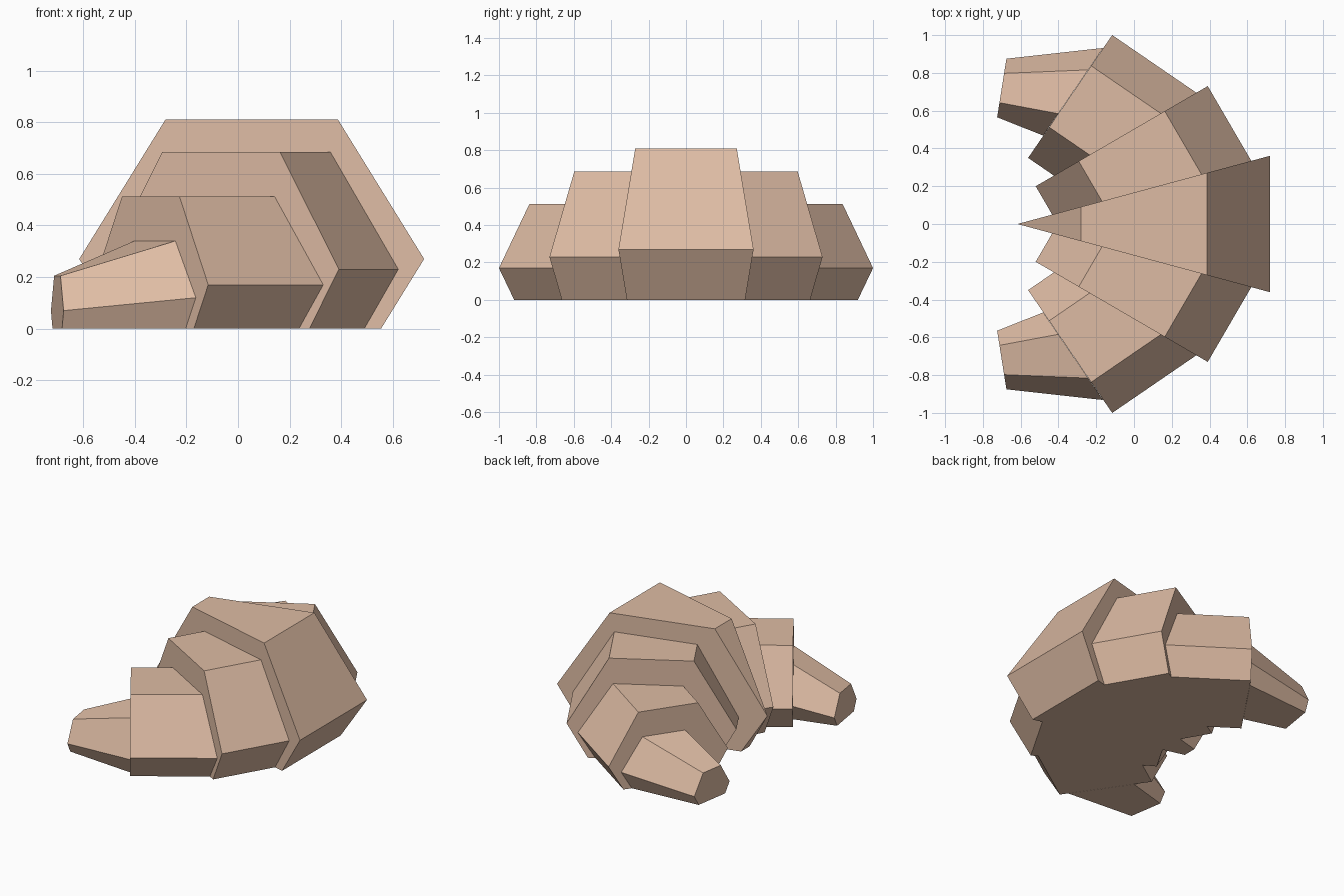
import bpy, bmesh
from math import radians, cos, sin
from mathutils import Vector

if "Cube" in bpy.data.objects:
    bpy.data.objects.remove(bpy.data.objects["Cube"])

crust = bpy.data.materials.new("crust")
crust.diffuse_color = (0.73, 0.50, 0.37, 1)
crust.use_nodes = True
crust.node_tree.nodes["Principled BSDF"].inputs["Base Color"].default_value = crust.diffuse_color


def section(cx, cy, angle, half, z_mid, z_top):
    """Upright six-sided slice through the roll, along a line at the given angle."""
    d = Vector((cos(radians(angle)), sin(radians(angle)), 0))
    prof = [(.75, 0), (1, z_mid), (.5, z_top), (-.5, z_top), (-1, z_mid), (-.75, 0)]
    return [Vector((cx, cy, z)) + d * half * s for s, z in prof]


def extend(points, angle, origin, plane_angle):
    """Slide a slice sideways until it meets the upright plane of its neighbour."""
    step = Vector((sin(radians(angle)), -cos(radians(angle)), 0))
    n = Vector((sin(radians(plane_angle)), -cos(radians(plane_angle)), 0))
    o = Vector((*origin, 0))
    return [p + step * ((o - p).dot(n) / step.dot(n)) for p in points]


def loft(name, near, far, mirrored=True):
    bm = bmesh.new()
    a = [bm.verts.new(p) for p in near]
    b = [bm.verts.new(p) for p in far]
    bm.faces.new(a)
    bm.faces.new(b)
    for i in range(len(a)):
        j = (i + 1) % len(a)
        bm.faces.new((a[i], a[j], b[j], b[i]))
    bmesh.ops.recalc_face_normals(bm, faces=bm.faces)
    me = bpy.data.meshes.new(name)
    bm.to_mesh(me)
    bm.free()
    me.materials.append(crust)
    ob = bpy.data.objects.new(name, me)
    bpy.context.collection.objects.link(ob)
    if mirrored:
        m = ob.modifiers.new("mirror", 'MIRROR')
        m.use_axis = (False, True, False)
        m.use_mirror_merge = False


# Middle wedge, narrowing almost to a point at the inside of the curve
flat = section(0.053, 0, 0, 0.668, 0.27, 0.81)
side = [Vector((p.x, 0.27 * (p.x + 0.617), p.z)) for p in flat]
loft("middle_wedge", [Vector((p.x, -p.y, p.z)) for p in side], side, False)

# Second pair of segments, running out from the middle wedge
second = section(-0.065, 0.465, 30.2, 0.527, 0.23, 0.685)
loft("inner_segments", extend(second, 30.2, (-0.617, 0), 15.1), second)

# Third pair of segments, running out from the second pair
third = section(-0.338, 0.675, 55.6, 0.394, 0.17, 0.512)
loft("outer_segments", extend(third, 55.6, (-0.065, 0.465), 30.2), third)

# Tapered tips
base = section(-0.322, 0.70, 55.6, 0.281, 0.12, 0.34)
tip = section(-0.70, 0.72, 81, 0.157, 0.07, 0.205)
loft("tips", base, tip)
